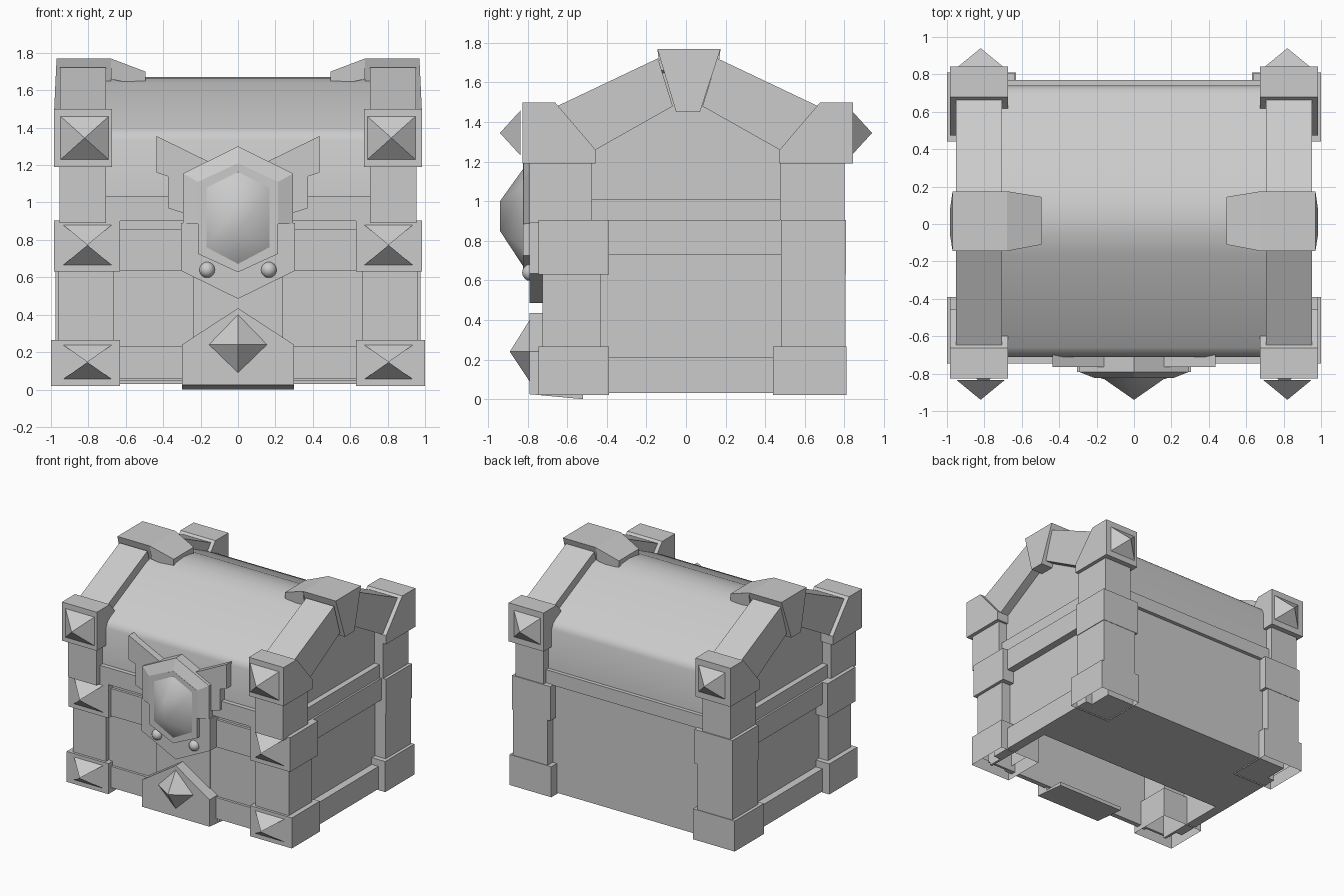
import bpy, bmesh, math
from mathutils import Matrix

if "Cube" in bpy.data.objects:
    bpy.data.objects.remove(bpy.data.objects["Cube"])

grey = bpy.data.materials.new("stone grey")
grey.diffuse_color = (0.6, 0.6, 0.6, 1)
grey.use_nodes = True
grey.node_tree.nodes["Principled BSDF"].inputs["Base Color"].default_value = grey.diffuse_color


def finish(name, bm, smooth=None):
    bmesh.ops.recalc_face_normals(bm, faces=bm.faces)
    me = bpy.data.meshes.new(name)
    bm.to_mesh(me)
    bm.free()
    me.materials.append(grey)
    ob = bpy.data.objects.new(name, me)
    bpy.context.collection.objects.link(ob)
    if smooth:
        bpy.ops.object.select_all(action='DESELECT')
        ob.select_set(True)
        bpy.context.view_layer.objects.active = ob
        bpy.ops.object.shade_smooth_by_angle(angle=math.radians(smooth))
    return ob


def mesh(name, verts, faces, smooth=None):
    bm = bmesh.new()
    vs = [bm.verts.new(v) for v in verts]
    for f in faces:
        bm.faces.new([vs[i] for i in f])
    return finish(name, bm, smooth)


def loft(name, a, b, smooth=None):
    """Solid between two matching outlines."""
    n = len(a)
    sides = [(i, (i + 1) % n, n + (i + 1) % n, n + i) for i in range(n)]
    return mesh(name, list(a) + list(b), sides + [tuple(range(n)), tuple(range(n, 2 * n))], smooth)


def prism_x(name, pts, x0, x1, smooth=None):
    return loft(name, [(x0, y, z) for y, z in pts], [(x1, y, z) for y, z in pts], smooth)


def prism_y(name, pts, y0, y1):
    return loft(name, [(x, y0, z) for x, z in pts], [(x, y1, z) for x, z in pts])


def box(name, x0, x1, y0, y1, z0, z1):
    return prism_x(name, [(y0, z0), (y1, z0), (y1, z1), (y0, z1)], x0, x1)


def open_box(name, x0, x1, y0, y1, z0, z1):
    """Hollow box without a bottom."""
    ring = [(x0, y0), (x1, y0), (x1, y1), (x0, y1)]
    return mesh(name, [(x, y, z) for z in (z0, z1) for x, y in ring],
                [(0, 1, 5, 4), (1, 2, 6, 5), (2, 3, 7, 6), (3, 0, 4, 7), (4, 5, 6, 7)])


def spike(name, cx, hx, z0, z1, y0, y1, closed=True):
    base = [(cx - hx, y0, z0), (cx + hx, y0, z0), (cx + hx, y0, z1), (cx - hx, y0, z1)]
    faces = [(0, 1, 4), (2, 3, 4)] + ([(1, 2, 4), (3, 0, 4)] if closed else [])
    return mesh(name, base + [(cx, y1, (z0 + z1) / 2)], faces)


# Chest walls, floor and rails
box("front_wall", -0.88, 0.88, -0.69, -0.67, 0.06, 0.9)
box("back_wall", -0.88, 0.88, 0.72, 0.74, 0.03, 0.92)
box("floor", -0.88, 0.88, -0.05, 0.74, 0.03, 0.05)
box("front_lower_rail", -0.7, 0.7, -0.71, -0.67, 0.06, 0.23)
box("front_upper_rail", -0.7, 0.7, -0.71, -0.67, 0.635, 0.855)
box("front_center_panel", -0.24, 0.24, -0.7, -0.67, 0.23, 0.635)
for s in (-1, 1):
    box("side_wall", s * 0.86, s * 0.88, -0.67, 0.74, 0.03, 0.92)
    box("side_lower_rail", s * 0.88, s * 0.94, -0.55, 0.55, 0.03, 0.21)
    box("side_upper_rail", s * 0.86, s * 0.94, -0.55, 0.55, 0.73, 0.905)
    box("lid_side_rail", s * 0.86, s * 0.925, -0.55, 0.55, 0.905, 1.01)

# Lid
slope = [(-0.71, 1.33), (-0.692, 1.37), (-0.66, 1.395), (-0.16, 1.635), (-0.07, 1.662), (0.015, 1.67)]
roof = slope + [(0.03 - y, z) for y, z in reversed(slope[:-1])]
prism_x("lid", [(-0.71, 0.92)] + roof + [(0.74, 0.92)], -0.88, 0.88, 50)
box("lid_front_rail", -0.72, 0.72, -0.745, -0.6, 0.9, 1.035)
box("lid_back_rail", -0.72, 0.72, 0.6, 0.77, 0.9, 1.01)

# Corner posts, blocks, arch beams and keystones
for s in (-1, 1):
    open_box("front_post", s * 0.665, s * 0.96, -0.725, -0.43, 0.1, 0.7)
    open_box("front_foot", s * 0.63, s, -0.745, -0.39, 0.02, 0.265)
    box("front_middle_block", s * 0.63, s * 0.985, -0.745, -0.39, 0.63, 0.905)
    open_box("back_foot", s * 0.63, s, 0.44, 0.81, 0.02, 0.265)
    open_box("back_post", s * 0.665, s * 0.975, 0.48, 0.805, 0.1, 0.905)
    box("back_middle_block", s * 0.64, s * 0.98, 0.48, 0.808, 0.63, 0.905)
    box("lid_front_post", s * 0.705, s * 0.955, -0.79, -0.475, 0.89, 1.2)
    box("lid_back_post", s * 0.705, s * 0.955, 0.475, 0.8, 0.905, 1.2)
    for d, name in ((-1, "front"), (1, "back")):
        def side(pts):
            return [(0.008 + d * y, z) for y, z in pts]
        prism_x(name + "_lid_block",
                side([(0.835, 1.5), (0.67, 1.5), (0.465, 1.26), (0.465, 1.19), (0.835, 1.19)]),
                s * 0.675, s * 0.985)
        prism_x(name + "_arch_beam",
                side([(0.66, 1.48), (0.15, 1.722), (0.075, 1.48), (0.465, 1.26)]),
                s * 0.705, s * 0.953)
        spike(name + "_lid_spike", s * 0.82, 0.128, 1.23, 1.46, d * 0.835, d * 0.94)
    for z0, z1 in ((0.055, 0.238), (0.665, 0.88)):
        spike("block_spike", s * 0.805, 0.13, z0, z1, -0.746, -0.86, False)
    # Keystone wedge flaring out at the end, with a tapering tongue over the lid
    loft("keystone",
         [(s * 0.68, y, z) for y, z in ((-0.145, 1.77), (0.175, 1.77), (0.07, 1.45), (-0.05, 1.45))],
         [(s * x, y, z) for x, y, z in ((0.97, -0.145, 1.77), (0.97, 0.175, 1.77),
                                        (0.985, 0.07, 1.45), (0.985, -0.05, 1.45))])
    loft("keystone_tongue",
         [(s * 0.68, y, z) for y, z in ((-0.145, 1.77), (0.175, 1.77), (0.16, 1.66), (-0.13, 1.66))],
         [(s * 0.495, y, z) for y, z in ((-0.11, 1.70), (0.145, 1.70), (0.145, 1.62), (-0.11, 1.62))])

# Lock plate, hood and wings
prism_y("lock_plate", [(0.305, 0.89), (0.305, 0.635), (0, 0.485), (-0.305, 0.635), (-0.305, 0.89)],
        -0.79, -0.68)
hood = [(0, 1.3), (0.295, 1.155), (0.295, 0.885), (-0.295, 0.885), (-0.295, 1.155)]
hood_top = [(0, 1.21), (0.215, 1.11), (0.215, 0.885), (-0.215, 0.885), (-0.215, 1.11)]
prism_y("lock_hood", hood, -0.79, -0.7)
loft("lock_hood_bevel", [(x, -0.79, z) for x, z in hood], [(x, -0.822, z) for x, z in hood_top])
for s in (-1, 1):
    prism_y("lock_wing", [(s * x, z) for x, z in (
        (0.435, 1.355), (0.435, 1.16), (0.375, 1.14), (0.375, 0.97), (0.25, 0.93), (0.16, 1.22))], -0.765, -0.7)


# Hexagonal gem in its collar
def hexagon(w, top, shoulder, hip, bottom, y):
    return [(0, y, top), (w, y, shoulder), (w, y, hip), (0, y, bottom), (-w, y, hip), (-w, y, shoulder)]


loft("gem_collar", hexagon(0.213, 1.205, 1.105, 0.725, 0.627, -0.75),
     hexagon(0.213, 1.205, 1.105, 0.725, 0.627, -0.823))
gem = hexagon(0.17, 1.165, 1.08, 0.76, 0.67, -0.822) + [(0, -0.94, 1.0), (0, -0.94, 0.85)]
mesh("gem", gem, [(0, 1, 6), (1, 2, 7, 6), (2, 3, 7), (3, 4, 7), (4, 5, 6, 7), (5, 0, 6)], 50)

# Rivets
for s in (-1, 1):
    bm = bmesh.new()
    bmesh.ops.create_uvsphere(bm, u_segments=12, v_segments=8, radius=0.043,
                              matrix=Matrix.Translation((s * 0.165, -0.785, 0.64)))
    finish("rivet", bm, 50)

# Lower plate with sloping underside and pointed stud
outline = [(0, 0.435), (0.3, 0.24), (0.3, 0.025), (-0.3, 0.025), (-0.3, 0.24)]
prism_y("base_plate", outline, -0.79, -0.69)
prism_x("base_plate_underside", [(-0.79, 0.025), (-0.52, 0.0), (-0.52, 0.03), (-0.79, 0.03)], -0.3, 0.3)
stud = [(0, -0.79, 0.4), (0.155, -0.79, 0.24), (0, -0.79, 0.09), (-0.155, -0.79, 0.24), (0, -0.89, 0.24)]
mesh("base_stud", stud, [(0, 1, 4), (1, 2, 4), (2, 3, 4), (3, 0, 4)])
